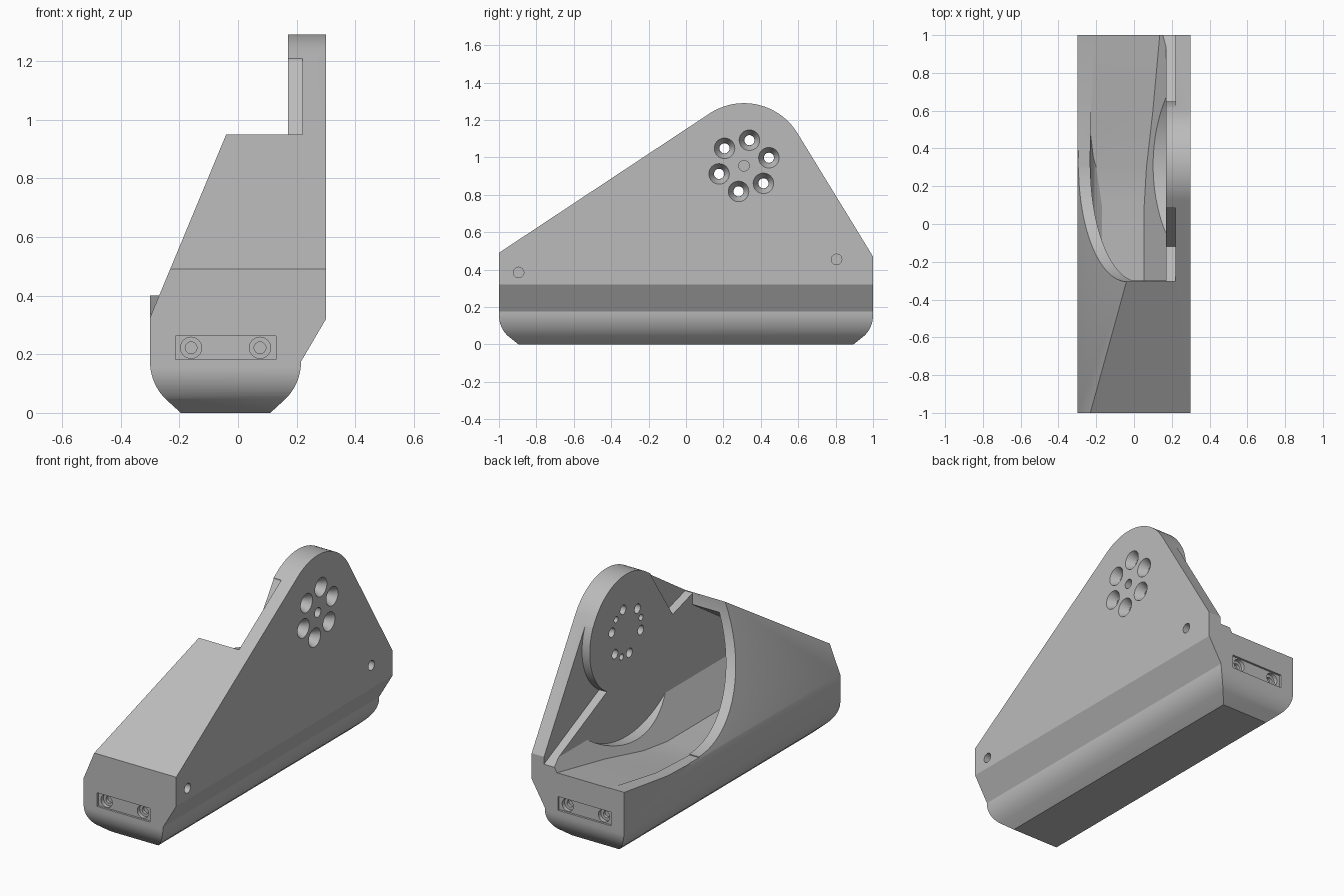
import bpy, math
from mathutils import Vector

if "Cube" in bpy.data.objects:
    bpy.data.objects.remove(bpy.data.objects["Cube"], do_unlink=True)

grey = bpy.data.materials.new("plain grey")
grey.use_nodes = True
grey.diffuse_color = (0.5, 0.5, 0.5, 1)
grey.node_tree.nodes["Principled BSDF"].inputs["Base Color"].default_value = (0.5, 0.5, 0.5, 1)

CY, CZ = 0.31, 0.955          # joint axis in the side plane


def prism(name, profile, axis, lo, hi):
    """Extrude a closed profile along x (profile is y, z) or along y (profile is x, z)."""
    def place(p, t):
        return (t, p[0], p[1]) if axis == "x" else (p[0], t, p[1])
    n = len(profile)
    verts = [place(p, t) for t in (lo, hi) for p in profile]
    faces = [list(range(n))[::-1], list(range(n, 2 * n))]
    faces += [[i, (i + 1) % n, n + (i + 1) % n, n + i] for i in range(n)]
    area = sum(profile[i - 1][0] * profile[i][1] - profile[i][0] * profile[i - 1][1] for i in range(n))
    if (area < 0) == (axis == "x"):
        faces = [f[::-1] for f in faces]
    mesh = bpy.data.meshes.new(name)
    mesh.from_pydata(verts, [], faces)
    mesh.materials.append(grey)
    obj = bpy.data.objects.new(name, mesh)
    bpy.context.collection.objects.link(obj)
    return obj


def arc(cy, cz, r, a0, a1, steps):
    angles = [math.radians(a0 + (a1 - a0) * i / steps) for i in range(steps + 1)]
    return [(cy + r * math.cos(a), cz + r * math.sin(a)) for a in angles]


def peg(name, start, end, r0, r1):
    """Round or tapered cutter between two points."""
    a, b = Vector(start), Vector(end)
    bpy.ops.mesh.primitive_cone_add(vertices=32, radius1=r0, radius2=r1, depth=(b - a).length,
                                    location=(a + b) / 2)
    obj = bpy.context.object
    obj.name = name
    obj.rotation_euler = (b - a).to_track_quat("Z", "Y").to_euler()
    obj.data.materials.append(grey)
    return obj


def combine(target, tool, operation="DIFFERENCE"):
    bpy.context.view_layer.objects.active = target
    mod = target.modifiers.new("cut", "BOOLEAN")
    mod.operation, mod.solver, mod.object = operation, "EXACT", tool
    bpy.ops.object.modifier_apply(modifier=mod.name)
    bpy.data.objects.remove(tool, do_unlink=True)


# Outer body: side outline crossed with the end outline
r = 0.15
side = arc(CY, CZ, 0.335, 31, 123, 32) + [(-1, 0.49)]
side += arc(-1 + r, 0.155, r, 180, 225, 8) + [(-0.895, 0), (0.895, 0)]
side += arc(1 - r, 0.155, r, 315, 360, 8) + [(1, 0.47)]
ends = [(0.3, 1.5), (-0.3, 1.5)] + arc(-0.12, 0.175, 0.18, 180, 225, 10) + [(-0.195, 0), (0.11, 0)]
ends += arc(0.035, 0.175, 0.18, 315, 360, 10) + [(0.3, 0.32)]
body = prism("arm_shell", side, "x", -0.5, 0.5)
combine(body, prism("end_outline", ends, "y", -1.2, 1.2), "INTERSECT")

# Sloping outer flank
slope = 0.416
flank = [(-0.3, 0.325), (-0.3 + 1.1 * slope, 1.425), (-0.6, 1.425), (-0.6, 0.325)]
combine(body, prism("flank_cutter", flank, "y", -1.2, 0.39))

# Hollow interior with a chamfer beside the plate
inner_side = [(-0.94, 0.26), (0.1, 0.26), (0.3, 0.28), (0.6, 0.338), (1.1, 0.415),
              (1.1, 1.11), (0.05, 1.11), (-0.94, 0.46)]
inner_ends = [(-0.237, 0.325), (-0.215, 0.29), (-0.17, 0.26), (-0.17, 0.1), (-0.04, 0.1),
              (0.17, 0.457), (0.17, 1.3)]
hollow = prism("hollow_cutter", inner_side, "x", -0.5, 0.5)
combine(hollow, prism("hollow_section", inner_ends, "y", -1.2, 1.2), "INTERSECT")
combine(body, hollow)

# Rear opening: ramp floor clipped by the chamfer, then the round sweep
ramp = prism("ramp_cutter", [(0.3, 0.335), (0.6, 0.345), (1.1, 0.415), (1.1, 1.5), (0.3, 1.5)], "x", -0.6, 0.5)
ramp_ends = [(-0.55, 0.1), (-0.04, 0.1), (0.17, 0.457), (0.17, 1.6), (-0.55, 1.6)]
combine(ramp, prism("ramp_section", ramp_ends, "y", 0.2, 1.2), "INTERSECT")
combine(body, ramp)
sweep = arc(CY, CZ, 0.615, 180, 360, 64) + [(CY + 0.615, 1.5), (CY - 0.615, 1.5)]
combine(body, prism("sweep_cutter", sweep, "x", -0.6, 0.17))

# Thinner plate corners around the round boss
front_corner = [(-0.305, 0.945), (-0.12, 0.89), (0.085, 1.2), (0.12, 1.5), (-0.305, 1.5)]
rear_corner = arc(CY, CZ, 0.338, 31, -58, 24) + [(1.1, 0.38), (1.1, 1.4), (0.75, 1.4)]
for label, outline in (("front", front_corner), ("rear", rear_corner)):
    combine(body, prism(label + "_corner_cutter", outline, "x", 0.1, 0.22))

# Ring of countersunk holes, with small blind pilot holes inside
for i in range(6):
    a = math.radians(18 + 60 * i)
    y, z = CY + 0.14 * math.cos(a), CZ + 0.14 * math.sin(a)
    combine(body, peg("bolt_hole", (0.1, y, z), (0.4, y, z), 0.027, 0.027))
    combine(body, peg("countersink", (0.25, y, z), (0.302, y, z), 0.028, 0.056))
for i in range(3):
    a = math.radians(48 + 120 * i)
    y, z = CY + 0.14 * math.cos(a), CZ + 0.14 * math.sin(a)
    combine(body, peg("pilot_hole", (0.15, y, z), (0.22, y, z), 0.018, 0.018))

# Blind holes on the flat face
for y, z in ((CY, CZ), (-0.895, 0.385), (0.805, 0.455)):
    combine(body, peg("blind_hole", (0.25, y, z), (0.4, y, z), 0.028, 0.028))

# Shallow slot with two screw holes on each end
slot = [(-0.213, 0.182), (0.13, 0.182), (0.13, 0.262), (-0.213, 0.262)]
for s in (-1, 1):
    combine(body, prism("slot_cutter", slot, "y", min(s * 0.988, s * 1.1), max(s * 0.988, s * 1.1)))
    for x in (-0.16, 0.075):
        combine(body, peg("screw_seat", (x, s * 0.965, 0.222), (x, s * 1.05, 0.222), 0.036, 0.036))
        combine(body, peg("screw_hole", (x, s * 0.948, 0.222), (x, s * 1.05, 0.222), 0.02, 0.02))

# Smooth curves, crisp edges
bpy.ops.object.select_all(action="DESELECT")
body.select_set(True)
bpy.context.view_layer.objects.active = body
bpy.ops.object.shade_smooth_by_angle(angle=math.radians(25))
